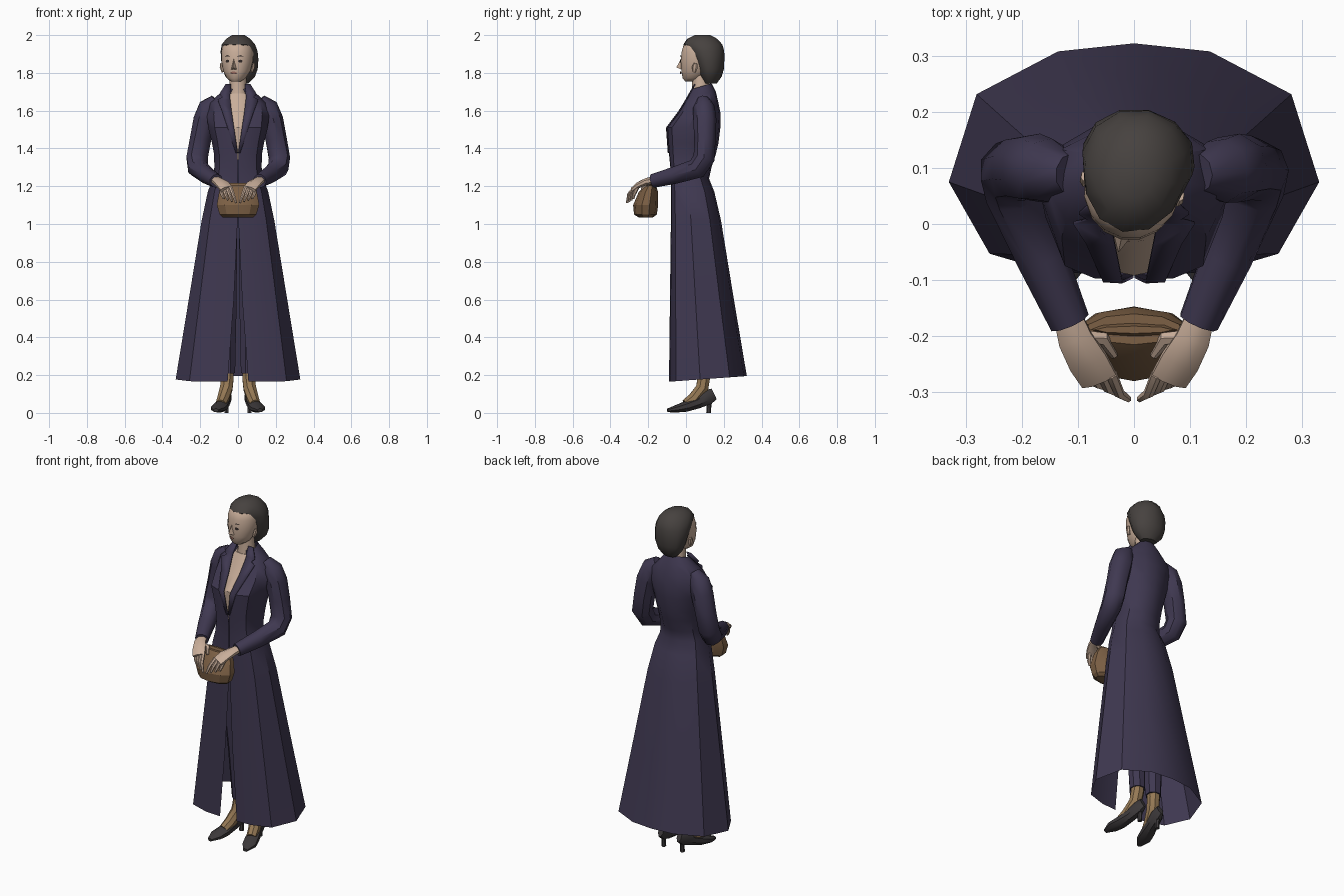
import bpy, bmesh, math
from mathutils import Vector, Matrix

if "Cube" in bpy.data.objects:
    bpy.data.objects.remove(bpy.data.objects["Cube"])


def material(name, r, g, b):
    m = bpy.data.materials.new(name)
    m.diffuse_color = (r, g, b, 1)
    m.use_nodes = True
    m.node_tree.nodes["Principled BSDF"].inputs["Base Color"].default_value = m.diffuse_color
    return m


COAT = material("dark plum cloth", 0.050, 0.040, 0.082)
HAIR = material("dark grey hair", 0.062, 0.054, 0.050)
SKIN = material("pale skin", 0.58, 0.42, 0.32)
HOSE = material("tan stockings", 0.30, 0.19, 0.09)
BAG = material("brown leather", 0.20, 0.115, 0.058)
SHOE = material("black leather", 0.045, 0.04, 0.042)
LIPS = material("dusty lips", 0.30, 0.14, 0.11)
DARK = material("dark eye", 0.03, 0.022, 0.02)

# The head looks slightly to one side
TURN = (Matrix.Translation((0, .08, 0)) @ Matrix.Rotation(math.radians(-12), 4, 'Z')
        @ Matrix.Translation((0, -.08, 0)))


def build(name, verts, faces, mat, turned=False, front=False, angle=40):
    me = bpy.data.meshes.new(name)
    me.from_pydata([tuple(v) for v in verts], [], faces)
    bm = bmesh.new()
    bm.from_mesh(me)
    bmesh.ops.recalc_face_normals(bm, faces=bm.faces)
    bm.normal_update()
    if front:
        bmesh.ops.reverse_faces(bm, faces=[f for f in bm.faces if f.normal.y > 0])
    bm.to_mesh(me)
    bm.free()
    if turned:
        me.transform(TURN)
    me.materials.append(mat)
    ob = bpy.data.objects.new(name, me)
    bpy.context.collection.objects.link(ob)
    bpy.ops.object.select_all(action='DESELECT')
    ob.select_set(True)
    bpy.context.view_layer.objects.active = ob
    bpy.ops.object.shade_smooth_by_angle(angle=math.radians(angle))
    return ob


def skin_rows(name, rows, mat, closed=True, **kw):
    """Join rows of points into a surface; closed rows are capped."""
    n = len(rows[0])
    verts = [p for r in rows for p in r]
    faces = []
    for i in range(len(rows) - 1):
        for j in range(n if closed else n - 1):
            k = (j + 1) % n
            faces.append((i * n + j, i * n + k, (i + 1) * n + k, (i + 1) * n + j))
    if closed:
        faces += [tuple(range(n)), tuple(range(len(verts) - n, len(verts)))]
    return build(name, verts, faces, mat, **kw)


def loft(name, rings, mat, sides=14, **kw):
    """Stack of level ellipses given as (z, half width, front y, back y)."""
    rows = []
    for z, w, f, b in rings:
        rows.append([(w * math.sin(a), (f + b) / 2 - (b - f) / 2 * math.cos(a), z)
                     for a in (2 * math.pi * i / sides for i in range(sides))])
    return skin_rows(name, rows, mat, **kw)


def tube(name, path, mat, sides=8, mirror=1, **kw):
    """Path of (x, y, z, sideways radius, other radius)."""
    pts = [Vector((p[0] * mirror, p[1], p[2])) for p in path]
    rows = []
    for i, p in enumerate(pts):
        d = Vector()
        if i:
            d += (p - pts[i - 1]).normalized()
        if i < len(pts) - 1:
            d += (pts[i + 1] - p).normalized()
        d.normalize()
        u = d.cross(Vector((1, 0, 0))).normalized()
        v = d.cross(u)
        rv, ru = path[i][3], path[i][-1]
        rows.append([p + v * rv * math.cos(a) + u * ru * math.sin(a)
                     for a in (2 * math.pi * (k + .5) / sides for k in range(sides))])
    return skin_rows(name, rows, mat, **kw)


# Long coat: (z, half width, front y, back y, half opening, rise at back)
coat = [(1.715, .062, .035, .135, .046, .03), (1.68, .10, .015, .158, .044, .02),
        (1.64, .155, -.008, .172, .040, 0), (1.58, .165, -.045, .184, .033, 0),
        (1.51, .158, -.10, .182, .022, 0), (1.43, .138, -.095, .172, .009, 0),
        (1.37, .127, -.09, .158, .0015, 0), (1.30, .125, -.083, .135, .0015, 0),
        (1.24, .135, -.08, .122, .0015, 0), (1.17, .160, -.08, .150, .0015, 0),
        (1.02, .192, -.08, .185, .002, 0), (.60, .260, -.085, .252, .022, .01),
        (.165, .330, -.09, .322, .055, .03)]
OUTLINE = [(.45, .012), (.78, .09), (1, .40), (.85, .78), (.41, .965)]
rows = []
for z, w, f, b, gap, rise in coat:
    half = [(gap, 0)] + [(w * x, t) for x, t in OUTLINE]
    loop = half + [(0, 1)] + [(-x, t) for x, t in reversed(half)]
    rows.append([(x, f + (b - f) * t, z + rise * t) for x, t in loop])
skin_rows("long_coat", rows, COAT, closed=False)


def coat_front(z):
    for (z1, _, f1, *_), (z0, _, f0, *_) in zip(coat, coat[1:]):
        if z >= z0:
            return f0 + (f1 - f0) * (z - z0) / (z1 - z0)
    return coat[-1][2]


# Bare chest and neck inside the coat opening
loft("chest", [(z, w, coat_front(z) + .008, .12) for z, w in
               ((1.34, .09), (1.43, .10), (1.51, .11), (1.58, .11), (1.64, .10), (1.69, .07))], SKIN)
tube("neck", [(0, .085, 1.65, .06), (0, .08, 1.72, .047), (0, .075, 1.82, .045)], SKIN, sides=10)

# Notched lapels: (z, inner x, outer x)
LAPEL = [(1.375, .001, .012), (1.51, .021, .055), (1.60, .034, .085), (1.66, .041, .108),
         (1.672, .042, .082), (1.69, .043, .098), (1.74, .036, .066)]

# Fingers are placed by index from inner to outer
for side, s in (("left", 1), ("right", -1)):
    lap = skin_rows(side + "_lapel",
                    [[(s * xi, coat_front(z) - .006, z), (s * xo, coat_front(z) - .004, z)]
                     for z, xi, xo in LAPEL], COAT, closed=False, front=True)
    lap.modifiers.new("thickness", 'SOLIDIFY').thickness = .006

    tube(side + "_sleeve", [(.115, .09, 1.655, .035), (.155, .095, 1.615, .058),
                            (.178, .10, 1.55, .062), (.200, .10, 1.45, .058),
                            (.218, .095, 1.35, .058), (.212, .06, 1.295, .056),
                            (.165, -.06, 1.258, .046), (.115, -.175, 1.228, .037)],
         COAT, sides=9, mirror=s)

    # Hand
    tube(side + "_palm", [(.118, -.165, 1.232, .027, .022), (.105, -.205, 1.226, .033, .02),
                          (.082, -.245, 1.210, .038, .017), (.062, -.278, 1.186, .036, .013)],
         SKIN, mirror=s)
    for i in range(4):
        k = i * .018
        tube(side + "_finger_%d" % (i + 1),
             [(.040 + k, -.268 + k * .2, 1.195, .0105), (.026 + k * 1.1, -.302 + k * .5, 1.158, .0095),
              (.010 + k * 1.2, -.312 + k * .6, 1.112 + k * .4, .006)], SKIN, sides=6, mirror=s)
    tube(side + "_thumb", [(.095, -.20, 1.222, .014), (.055, -.205, 1.21, .013),
                           (.035, -.235, 1.185, .007)], SKIN, sides=6, mirror=s)

    # Trouser leg, ankle and heeled shoe
    tube(side + "_trouser_leg", [(.075, .06, 1.08, .075), (.07, .065, .85, .07),
                                 (.060, .085, .50, .055), (.055, .095, .21, .043)], COAT, mirror=s)
    tube(side + "_ankle", [(.055, .095, .30, .036), (.056, .095, .19, .036), (.062, .085, .13, .036),
                           (.078, .04, .075, .033), (.09, .0, .045, .03)], HOSE, mirror=s)
    tube(side + "_shoe", [(.117, -.098, .013, .014, .010), (.108, -.05, .022, .040, .021),
                          (.092, .0, .034, .040, .030), (.076, .06, .054, .034, .034),
                          (.064, .115, .084, .032, .044), (.060, .148, .10, .016, .034)],
         SHOE, mirror=s)
    tube(side + "_heel", [(.062, .128, .09, .022), (.061, .122, .04, .012), (.061, .120, 0, .013)],
         SHOE, sides=6, mirror=s)

# Handbag held in front
loft("handbag", [(1.035, .085, -.25, -.175), (1.05, .102, -.275, -.155), (1.10, .118, -.28, -.147),
                 (1.17, .105, -.25, -.148), (1.205, .085, -.215, -.16)], BAG, sides=10, angle=25)
loft("handbag_clasp", [(1.20, .08, -.202, -.175), (1.218, .07, -.195, -.182)], BAG, sides=8)

# Head and swept-back hair
loft("head", [(1.755, .026, -.006, .06), (1.772, .050, -.020, .09), (1.81, .073, -.027, .13),
              (1.86, .084, -.030, .15), (1.91, .087, -.026, .16), (1.95, .078, -.014, .155),
              (1.975, .045, .02, .12)], SKIN, sides=16, turned=True)
loft("hair", [(1.745, .045, .10, .165), (1.78, .080, .082, .190), (1.82, .095, .066, .202),
              (1.87, .101, .042, .206), (1.915, .100, .012, .205), (1.95, .090, -.016, .195),
              (1.98, .066, .004, .168), (2.0, .034, .045, .13)], HAIR, sides=12, turned=True)

# Face details
build("nose", [(0, -.029, 1.875), (0, -.054, 1.829), (-.015, -.024, 1.818), (.015, -.024, 1.818)],
      [(0, 1, 2), (0, 3, 1), (1, 3, 2), (0, 2, 3)], SKIN, turned=True)


def face_plate(name, outline, mat, lift=.003):
    verts = [(x, .06 - .09 * math.sqrt(1 - (x / .086) ** 2) - lift, z) for x, z in outline]
    build(name, verts, [tuple(range(len(verts)))], mat, turned=True, front=True)


for side, s in (("left", 1), ("right", -1)):
    face_plate(side + "_eye", [(s * (.035 + .011 * math.cos(a)), 1.862 + .008 * math.sin(a))
                               for a in (math.pi * i / 4 for i in range(8))], DARK)
    face_plate(side + "_eyebrow", [(s * .016, 1.887), (s * .035, 1.894), (s * .053, 1.887),
                                   (s * .035, 1.888)], DARK)
    tube(side + "_ear", [(.078, .06, 1.805, .007, .009), (.087, .064, 1.83, .008, .016),
                         (.088, .068, 1.85, .006, .01)], SKIN, sides=6, mirror=s, turned=True)
face_plate("mouth", [(-.02, 1.80), (-.006, 1.807), (.006, 1.807), (.02, 1.80), (.008, 1.793),
                     (-.008, 1.793)], LIPS, .002)
